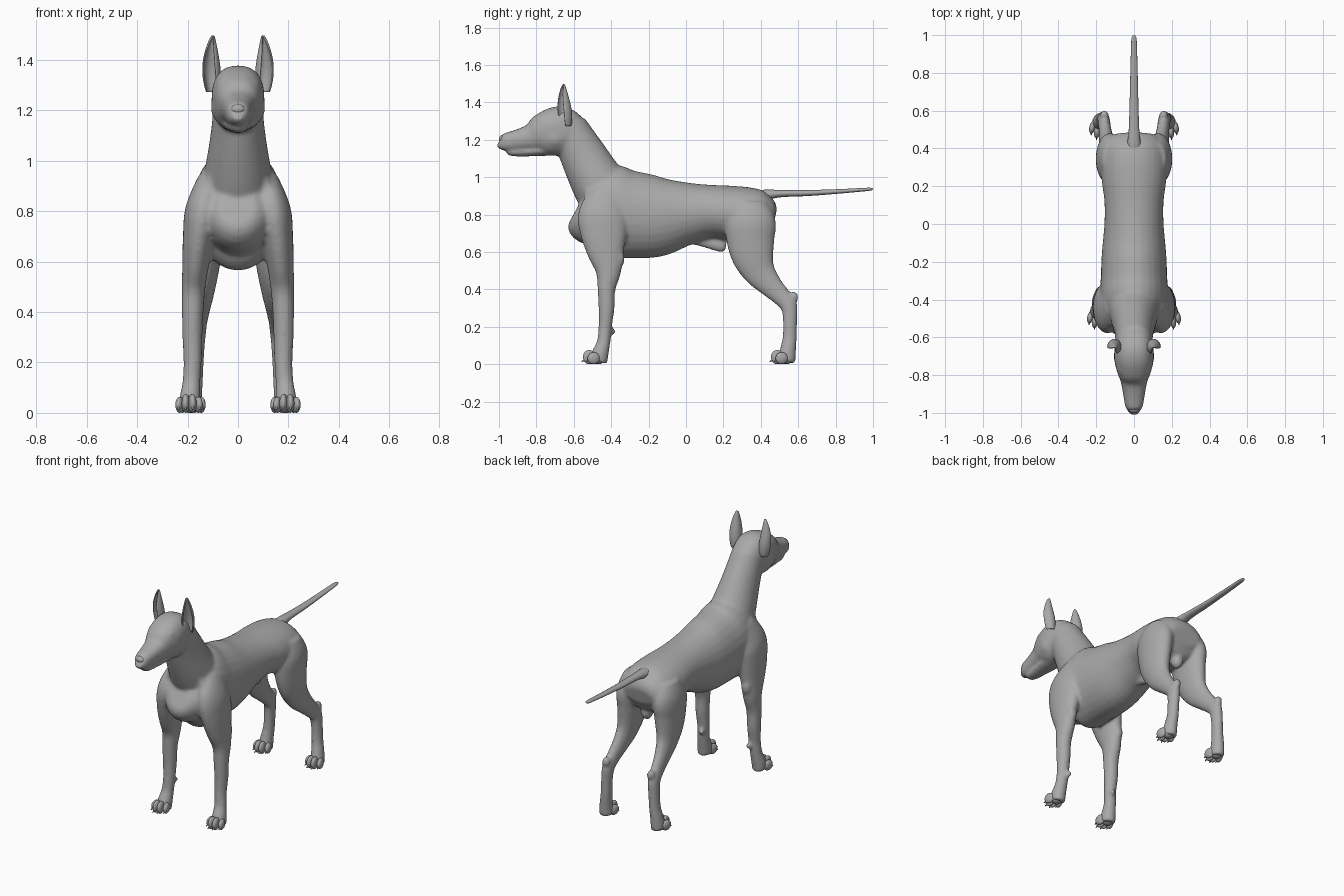
import bpy, bmesh, math
from mathutils import Vector, Matrix

grey = bpy.data.materials.new("coat_grey")
grey.diffuse_color = (0.4, 0.4, 0.4, 1)


def finish(name, bm):
    """Turn a bmesh into a smooth grey object."""
    bmesh.ops.recalc_face_normals(bm, faces=bm.faces)
    for f in bm.faces:
        f.smooth = True
    me = bpy.data.meshes.new(name)
    bm.to_mesh(me)
    bm.free()
    me.materials.append(grey)
    ob = bpy.data.objects.new(name, me)
    bpy.context.collection.objects.link(ob)
    return ob


def spline(st, steps=5):
    """Smooth curve through stations (x, y, z, half width, half depth)."""
    out = []
    for i in range(len(st) - 1):
        a, b = st[max(i - 1, 0)], st[i]
        c, d = st[i + 1], st[min(i + 2, len(st) - 1)]
        for k in range(steps):
            t = k / steps
            out.append([0.5 * (2 * q + (r - p) * t + (2 * p - 5 * q + 4 * r - s) * t * t
                               + (3 * q - p - 3 * r + s) * t ** 3)
                        for p, q, r, s in zip(a, b, c, d)])
    out.append(list(st[-1]))
    return out


def loft(bm, stations, side=1, power=2.0, segs=28):
    """Closed tube with superelliptic sections square to its path."""
    pts = spline([(s[0] * side,) + tuple(s[1:]) for s in stations])
    rings = []
    for i, p in enumerate(pts):
        t = (Vector(pts[min(i + 1, len(pts) - 1)][:3]) - Vector(pts[max(i - 1, 0)][:3])).normalized()
        u = (Vector((1, 0, 0)) - t * t.x).normalized()
        v = t.cross(u)
        ring = []
        for k in range(segs):
            c, s = math.cos(math.tau * k / segs), math.sin(math.tau * k / segs)
            cu = math.copysign(abs(c) ** (2 / power), c) * p[3]
            sv = math.copysign(abs(s) ** (2 / power), s) * p[4]
            ring.append(bm.verts.new(Vector(p[:3]) + u * cu + v * sv))
        rings.append(ring)
    for r0, r1 in zip(rings, rings[1:]):
        for k in range(segs):
            j = (k + 1) % segs
            bm.faces.new((r0[k], r0[j], r1[j], r1[k]))
    bm.faces.new(rings[0])
    bm.faces.new(rings[-1])


def blob(bm, loc, size, rot=0.0):
    m = Matrix.Translation(loc) @ Matrix.Rotation(rot, 4, 'Z') @ Matrix.Diagonal((*size, 1))
    bmesh.ops.create_uvsphere(bm, u_segments=20, v_segments=14, radius=1, matrix=m)


body = bmesh.new()

# torso, chest to rump
loft(body, [(0, -.585, .83, .07, .08), (0, -.55, .815, .13, .165), (0, -.48, .82, .165, .21),
            (0, -.40, .815, .18, .25), (0, -.30, .80, .177, .235), (0, -.15, .79, .17, .217),
            (0, 0, .805, .157, .171), (0, .12, .815, .157, .145), (0, .22, .81, .17, .145),
            (0, .32, .80, .175, .147), (0, .40, .79, .165, .137), (0, .45, .785, .14, .10),
            (0, .475, .78, .10, .05)])
# neck
loft(body, [(0, -.39, .86, .155, .17), (0, -.472, .975, .13, .145),
            (0, -.556, 1.128, .106, .123), (0, -.63, 1.27, .095, .10)])
# skull and muzzle
loft(body, [(0, -.55, 1.27, .05, .05), (0, -.59, 1.265, .085, .095), (0, -.65, 1.255, .102, .126),
            (0, -.72, 1.24, .104, .127), (0, -.78, 1.228, .09, .106), (0, -.83, 1.212, .071, .073),
            (0, -.90, 1.198, .058, .057), (0, -.96, 1.188, .048, .049), (0, -.99, 1.186, .034, .038),
            (0, -1.0, 1.19, .018, .022)], power=2.4)
# lower jaw
loft(body, [(0, -.68, 1.15, .06, .035), (0, -.78, 1.143, .058, .03), (0, -.87, 1.136, .044, .026),
            (0, -.93, 1.133, .036, .021), (0, -.957, 1.134, .02, .013)])
# belly sheath and rear underside
loft(body, [(0, .02, .665, .02, .02), (0, .12, .65, .024, .032), (0, .19, .632, .025, .034),
            (0, .215, .628, .014, .02)])
blob(body, (0, .39, .65), (.036, .04, .05))

for s in (1, -1):
    # front leg from shoulder to paw
    loft(body, [(.10, -.40, .92, .06, .10), (.135, -.44, .80, .075, .135), (.155, -.44, .70, .064, .125),
                (.167, -.43, .60, .054, .10), (.176, -.415, .50, .047, .07), (.18, -.425, .40, .043, .048),
                (.181, -.425, .30, .04, .043), (.18, -.432, .20, .036, .036), (.185, -.44, .12, .036, .036),
                (.19, -.458, .06, .042, .045), (.192, -.47, .012, .043, .05)], s)
    # elbow and dewclaw
    blob(body, (s * .175, -.355, .565), (.03, .027, .05))
    blob(body, (s * .165, -.392, .175), (.014, .016, .02))
    # hind leg from hip to paw
    loft(body, [(.10, .34, .85, .07, .10), (.125, .345, .76, .076, .135), (.13, .345, .66, .069, .128),
                (.135, .36, .57, .06, .112), (.14, .395, .49, .048, .087), (.148, .455, .418, .038, .064),
                (.155, .51, .362, .033, .052), (.16, .548, .315, .033, .046), (.165, .556, .25, .032, .039),
                (.17, .555, .15, .032, .038), (.178, .546, .08, .037, .043), (.182, .535, .012, .042, .05)], s)
    # hock point
    blob(body, (s * .157, .576, .357), (.024, .026, .032))
    # brow and cheek
    blob(body, (s * .055, -.765, 1.30), (.032, .035, .026))
    blob(body, (s * .07, -.70, 1.21), (.038, .06, .055))

body_ob = finish("body", body)
rm = body_ob.modifiers.new("fuse", 'REMESH')
rm.mode = 'VOXEL'
rm.voxel_size = 0.009
rm.use_smooth_shade = True
sm = body_ob.modifiers.new("soften", 'SMOOTH')
sm.factor = 0.5
sm.iterations = 10

# tail
bm = bmesh.new()
loft(bm, [(0, .37, .88, .05, .05), (0, .43, .903, .036, .031), (0, .50, .912, .028, .02),
          (0, .65, .915, .023, .016), (0, .82, .924, .019, .012), (0, .96, .934, .015, .009),
          (0, .99, .936, .011, .007), (0, 1.0, .937, .003, .002)], segs=20)
finish("tail", bm)

# nose pad
bm = bmesh.new()
blob(bm, (0, -.981, 1.204), (.028, .019, .021))
finish("nose", bm)

EAR = [(.098, -.645, 1.27, .030), (.104, -.648, 1.33, .039), (.107, -.655, 1.39, .036),
       (.106, -.658, 1.44, .024), (.102, -.657, 1.48, .011), (.099, -.655, 1.498, .002)]

for s, tag in ((1, "left"), (-1, "right")):
    # eye
    bm = bmesh.new()
    blob(bm, (s * .063, -.785, 1.283), (.017, .014, .011), s * .6)
    finish("eye_" + tag, bm)

    # ear: cupped shell opening forward and outward
    bm = bmesh.new()
    rows = []
    for x, y, z, r in EAR:
        row = []
        for k in range(13):
            a = math.radians(-125 + 250 * k / 12 - 30)
            row.append(bm.verts.new((s * (x + r * .9 * math.sin(a)), y + r * math.cos(a), z)))
        rows.append(row)
    for r0, r1 in zip(rows, rows[1:]):
        for k in range(12):
            bm.faces.new((r0[k], r0[k + 1], r1[k + 1], r1[k]))
    ear = finish("ear_" + tag, bm)
    sol = ear.modifiers.new("thickness", 'SOLIDIFY')
    sol.thickness = 0.008
    sol.offset = 0
    sub = ear.modifiers.new("round", 'SUBSURF')
    sub.levels = sub.render_levels = 2

    # toes with claws, and heel pad
    for part, px, py in (("front", .194, -.505), ("hind", .183, .50)):
        bm = bmesh.new()
        for dx, dy, h in ((-.037, .012, .032), (-.013, -.012, .038), (.013, -.012, .038), (.037, .012, .032)):
            turn = s * dx * 6
            blob(bm, (s * (px + dx), py + dy, h), (.0165, .034, h), turn)
            m = (Matrix.Translation((s * (px + dx * 1.12), py + dy - .028, .02))
                 @ Matrix.Rotation(turn, 4, 'Z') @ Matrix.Rotation(math.radians(115), 4, 'X'))
            bmesh.ops.create_cone(bm, cap_ends=True, segments=10, radius1=.009, radius2=.002,
                                  depth=.03, matrix=m)
        blob(bm, (s * px, py + .035, .02), (.032, .032, .02))
        finish(part + "_toes_" + tag, bm)
